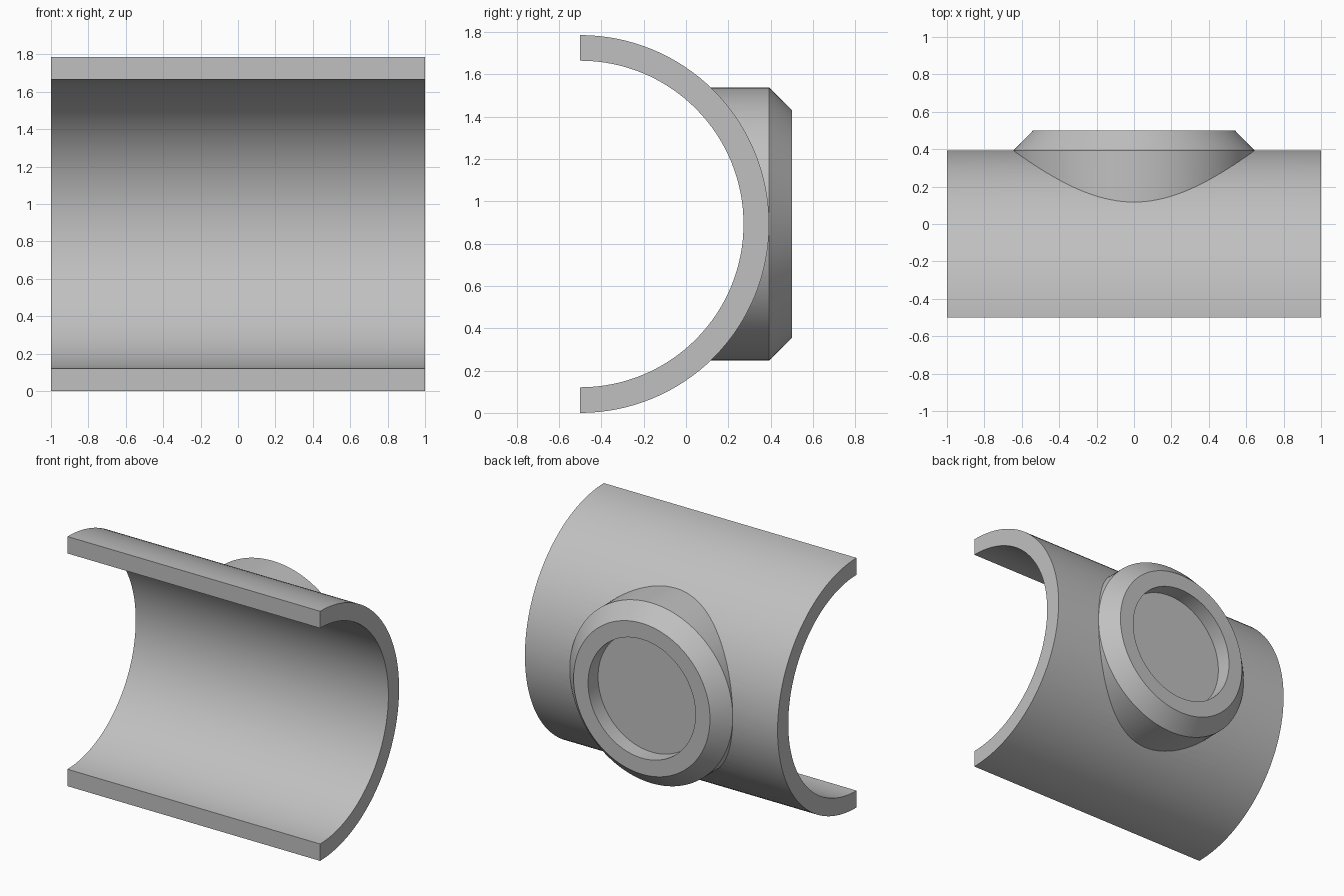
import bpy, bmesh, math
from mathutils import Matrix

cube = bpy.data.objects.get("Cube")
if cube:
    bpy.data.objects.remove(cube, do_unlink=True)

LENGTH, OUTER, INNER = 2.0, 0.893, 0.772
AXIS_Y, AXIS_Z = -0.5, OUTER
SEGMENTS = 128

grey = bpy.data.materials.new("plain grey")
grey.use_nodes = True
colour = (0.53, 0.53, 0.53, 1)
grey.diffuse_color = colour
grey.node_tree.nodes["Principled BSDF"].inputs["Base Color"].default_value = colour


def finish(name, bm):
    bmesh.ops.recalc_face_normals(bm, faces=bm.faces)
    mesh = bpy.data.meshes.new(name)
    bm.to_mesh(mesh)
    bm.free()
    mesh.materials.append(grey)
    obj = bpy.data.objects.new(name, mesh)
    bpy.context.collection.objects.link(obj)
    return obj


def half_round(name, radius, length, front):
    """Half cylinder along x, bulging to the back, with its flat side at y = front."""
    half = SEGMENTS // 2
    arc = [(AXIS_Y + radius * math.sin(math.pi * i / half),
            AXIS_Z - radius * math.cos(math.pi * i / half)) for i in range(half + 1)]
    if front < AXIS_Y:
        arc += [(front, AXIS_Z + radius), (front, AXIS_Z - radius)]
    bm = bmesh.new()
    face = bm.faces.new([bm.verts.new((-length / 2, y, z)) for y, z in arc])
    ext = bmesh.ops.extrude_face_region(bm, geom=[face])["geom"]
    verts = [v for v in ext if isinstance(v, bmesh.types.BMVert)]
    bmesh.ops.translate(bm, verts=verts, vec=(length, 0, 0))
    return finish(name, bm)


def turned(name, profile):
    """Solid of (radius, y) rings turned about the y axis."""
    bm = bmesh.new()
    rings = []
    for r, y in profile:
        rings.append([bm.verts.new((r * math.cos(a), y, AXIS_Z + r * math.sin(a)))
                      for a in (math.tau * i / SEGMENTS for i in range(SEGMENTS))])
    for low, high in zip(rings, rings[1:]):
        for i in range(SEGMENTS):
            j = (i + 1) % SEGMENTS
            bm.faces.new((low[i], low[j], high[j], high[i]))
    bm.faces.new(rings[0])
    bm.faces.new(rings[-1])
    return finish(name, bm)


def combine(target, tool, operation):
    mod = target.modifiers.new(operation.lower(), "BOOLEAN")
    mod.operation, mod.solver, mod.object = operation, "EXACT", tool
    bpy.ops.object.select_all(action="DESELECT")
    bpy.context.view_layer.objects.active = target
    target.select_set(True)
    bpy.ops.object.modifier_apply(modifier=mod.name)
    bpy.data.objects.remove(tool, do_unlink=True)


# Half pipe with a chamfered round boss on its back
saddle = half_round("pipe_saddle", OUTER, LENGTH, AXIS_Y)
boss = turned("boss", [(0.645, 0), (0.645, 0.393), (0.54, 0.5)])
combine(saddle, boss, "UNION")

# Hollow bore, and the shallow round recess in the boss
combine(saddle, half_round("bore", INNER, LENGTH + 0.2, AXIS_Y - 0.2), "DIFFERENCE")
combine(saddle, turned("recess", [(0.425, 0.387), (0.425, 0.6)]), "DIFFERENCE")

bpy.ops.object.shade_smooth_by_angle(angle=math.radians(25))
